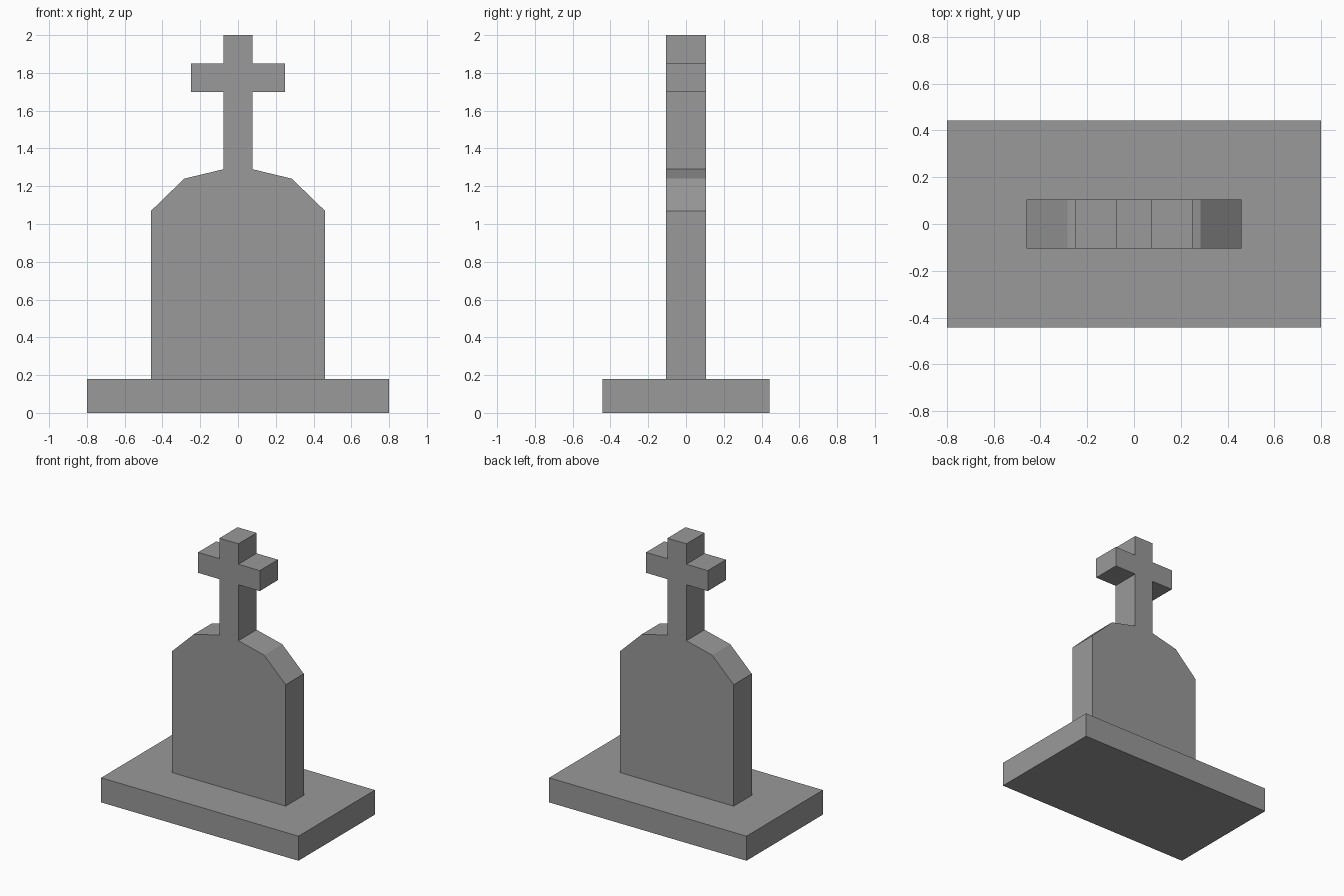
import bpy, bmesh

if "Cube" in bpy.data.objects:
    bpy.data.objects.remove(bpy.data.objects["Cube"])

stone = bpy.data.materials.new("grey stone")
stone.diffuse_color = (0.32, 0.32, 0.32, 1)
stone.use_nodes = True
stone.node_tree.nodes["Principled BSDF"].inputs["Base Color"].default_value = stone.diffuse_color


def extrude_profile(name, half, depth):
    """Mirror a right-hand (x, z) outline and extrude it along y."""
    pts = half + [(-x, z) for x, z in reversed(half)]
    bm = bmesh.new()
    face = bm.faces.new([bm.verts.new((x, -depth / 2, z)) for x, z in pts])
    ext = bmesh.ops.extrude_face_region(bm, geom=[face])
    bmesh.ops.translate(bm, vec=(0, depth, 0),
                        verts=[v for v in ext["geom"] if isinstance(v, bmesh.types.BMVert)])
    bmesh.ops.recalc_face_normals(bm, faces=bm.faces)
    mesh = bpy.data.meshes.new(name)
    bm.to_mesh(mesh)
    bm.free()
    mesh.materials.append(stone)
    obj = bpy.data.objects.new(name, mesh)
    bpy.context.collection.objects.link(obj)
    return obj


# Plinth
extrude_profile("plinth", [(0.8, 0), (0.8, 0.18)], 0.885)

# Headstone with faceted shoulders rising into a cross
extrude_profile("headstone_cross", [
    (0.46, 0.18), (0.46, 1.07), (0.285, 1.24), (0.077, 1.29),
    (0.077, 1.70), (0.25, 1.70), (0.25, 1.85), (0.077, 1.85), (0.077, 2.0),
], 0.21)
